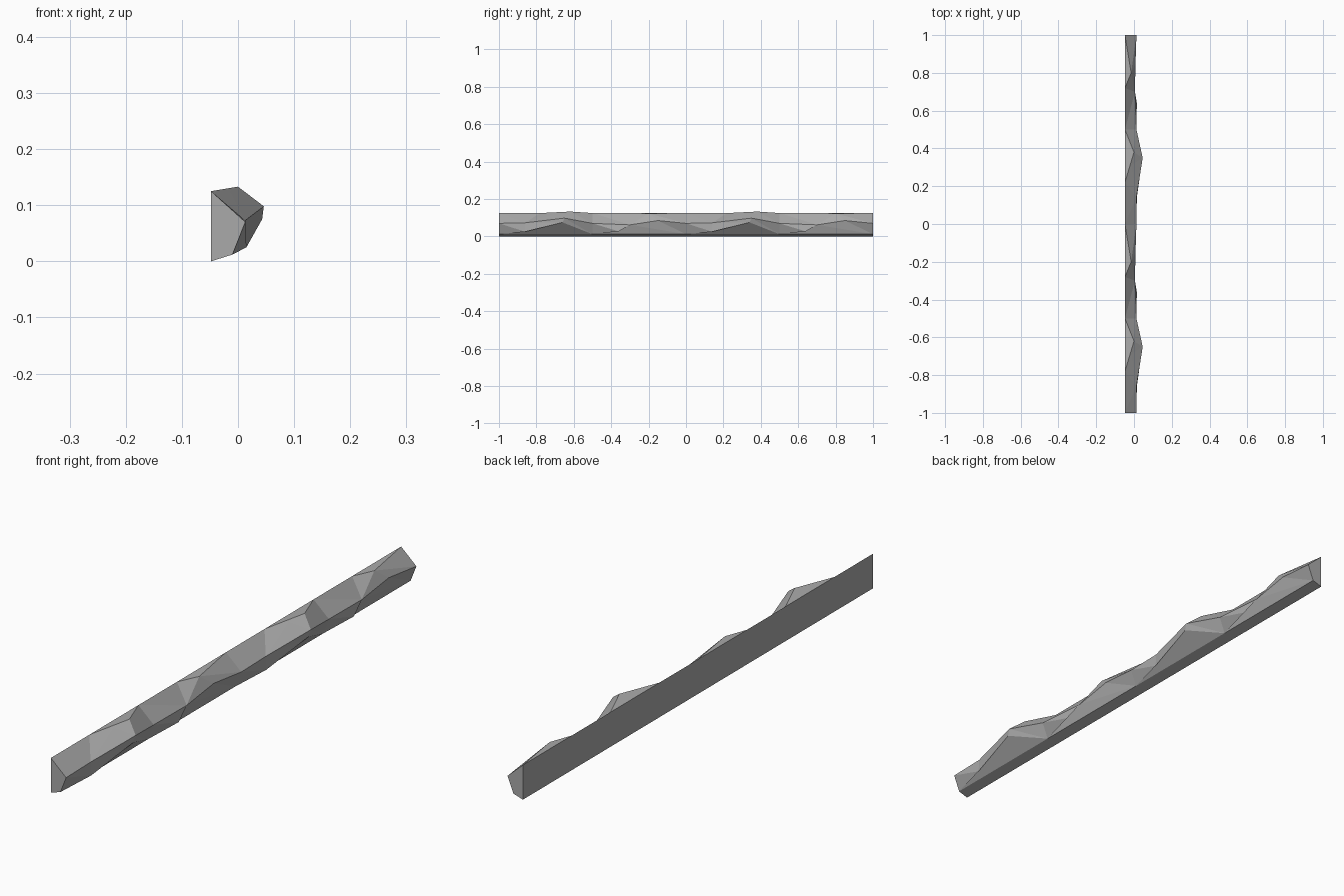
import bpy
import bmesh

cube = bpy.data.objects.get("Cube")
if cube:
    bpy.data.objects.remove(cube, do_unlink=True)

# Fixed corners of the cross-section (x, z)
BACK_LOW, FRONT_LOW, BACK_TOP = (-0.048, 0.0), (-0.01, 0.012), (-0.048, 0.125)
LIP = (0.013, 0.07)

# Lengthwise lines of one rock section: (distance along section, (x, z))
back_low = [(0, BACK_LOW), (1, BACK_LOW)]
front_low = [(0, FRONT_LOW), (0.5, FRONT_LOW), (1, FRONT_LOW)]
belly = [(0, FRONT_LOW), (0.14, (0.015, 0.025)), (0.34, (0.043, 0.075)),
         (0.5, FRONT_LOW), (0.64, (0.015, 0.027)), (0.7, (0.005, 0.062)), (1, FRONT_LOW)]
ridge = [(0, LIP), (0.14, (0.013, 0.073)), (0.35, (0.046, 0.098)), (0.5, LIP),
         (0.7, (0.005, 0.062)), (0.85, (0.008, 0.085)), (1, LIP)]
crest = [(0, BACK_TOP), (0.22, BACK_TOP), (0.31, (-0.015, 0.126)), (0.38, (0.0, 0.133)),
         (0.5, BACK_TOP), (0.72, BACK_TOP), (0.8, (-0.015, 0.123)), (1, BACK_TOP)]
back_top = [(u, BACK_TOP) for u, p in crest if p == BACK_TOP]
lines = [back_low, front_low, belly, ridge, crest, back_top, back_low]

bm = bmesh.new()
verts = {}


def vert(knot, start):
    u, (x, z) = knot
    key = (x, round(start + u, 3), z)
    if key not in verts:
        verts[key] = bm.verts.new(key)
    return verts[key]


def add_face(corners):
    if len(set(corners)) == len(corners) and bm.faces.get(corners) is None:
        bm.faces.new(corners)


def zip_lines(a, b, start):
    """Fill the strip between two lines with triangles."""
    i = j = 0
    while i < len(a) - 1 or j < len(b) - 1:
        step_a = j == len(b) - 1 or (i < len(a) - 1 and a[i + 1][0] <= b[j + 1][0])
        tip = a[i + 1] if step_a else b[j + 1]
        add_face([vert(a[i], start), vert(b[j], start), vert(tip, start)])
        if step_a:
            i += 1
        else:
            j += 1


# Two identical rock sections end to end
for start in (-1, 0):
    for a, b in zip(lines, lines[1:]):
        zip_lines(a, b, start)

# End caps
for end in (-1, 1):
    add_face([vert((0, p), end) for p in (BACK_LOW, FRONT_LOW, LIP, BACK_TOP)])

bmesh.ops.recalc_face_normals(bm, faces=bm.faces[:])
mesh = bpy.data.meshes.new("rock_ledge")
bm.to_mesh(mesh)
bm.free()

# Plain grey stone
stone = bpy.data.materials.new("grey stone")
stone.use_nodes = True
colour = (0.4, 0.4, 0.4, 1)
stone.diffuse_color = colour
stone.node_tree.nodes["Principled BSDF"].inputs["Base Color"].default_value = colour
mesh.materials.append(stone)

ledge = bpy.data.objects.new("rock_ledge", mesh)
bpy.context.collection.objects.link(ledge)
